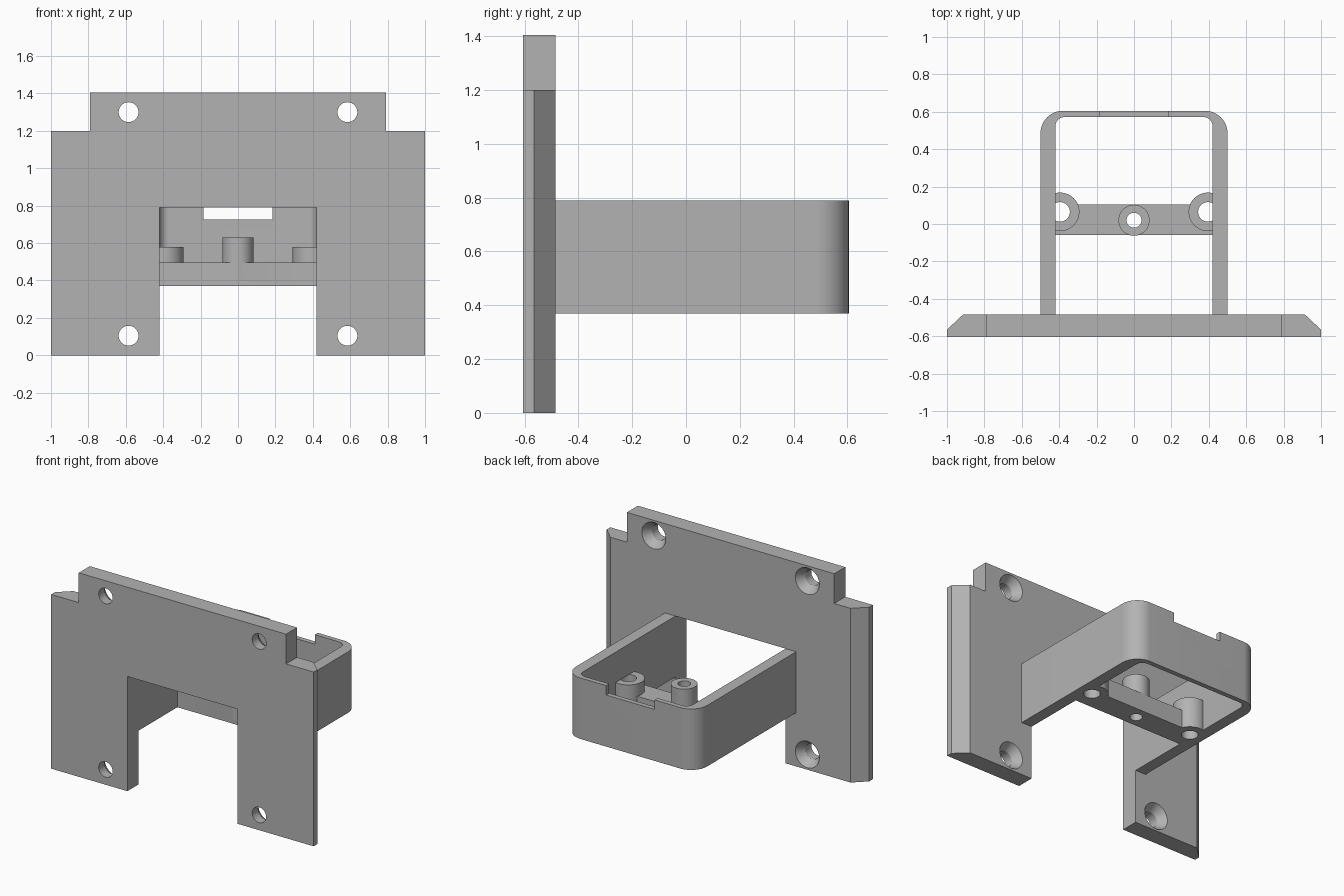
import bpy, bmesh
from math import cos, sin, pi
from mathutils import Matrix

if "Cube" in bpy.data.objects:
    bpy.data.objects.remove(bpy.data.objects["Cube"])

grey = bpy.data.materials.new("plain grey")
grey.use_nodes = True
COLOUR = (0.45, 0.45, 0.45, 1)
grey.diffuse_color = COLOUR
grey.node_tree.nodes["Principled BSDF"].inputs["Base Color"].default_value = COLOUR


def finish(name, bm):
    bmesh.ops.recalc_face_normals(bm, faces=bm.faces)
    mesh = bpy.data.meshes.new(name)
    bm.to_mesh(mesh)
    bm.free()
    mesh.materials.append(grey)
    ob = bpy.data.objects.new(name, mesh)
    bpy.context.collection.objects.link(ob)
    return ob


def prism(name, outline, z0, z1):
    """Vertical extrusion of a plan outline."""
    bm = bmesh.new()
    face = bm.faces.new([bm.verts.new((x, y, z0)) for x, y in outline])
    top = bmesh.ops.extrude_face_region(bm, geom=[face])["geom"]
    verts = [v for v in top if isinstance(v, bmesh.types.BMVert)]
    bmesh.ops.translate(bm, verts=verts, vec=(0, 0, z1 - z0))
    return finish(name, bm)


def box(name, x0, x1, y0, y1, z0, z1):
    return prism(name, [(x0, y0), (x1, y0), (x1, y1), (x0, y1)], z0, z1)


def cylinder(name, x, y, z0, z1, r):
    ring = [(x + r * cos(i * pi / 32), y + r * sin(i * pi / 32)) for i in range(64)]
    return prism(name, ring, z0, z1)


def cone_y(name, x, z, y0, y1, r0, r1):
    """Round bar along y, tapering from r0 at y0 to r1 at y1."""
    bm = bmesh.new()
    place = Matrix.Translation((x, (y0 + y1) / 2, z)) @ Matrix.Rotation(-pi / 2, 4, "X")
    bmesh.ops.create_cone(bm, cap_ends=True, segments=64, radius1=r0,
                          radius2=r1, depth=y1 - y0, matrix=place)
    return finish(name, bm)


def combine(target, tool, operation):
    mod = target.modifiers.new(operation.lower(), "BOOLEAN")
    mod.operation, mod.object, mod.solver = operation, tool, "EXACT"
    bpy.context.view_layer.objects.active = target
    bpy.ops.object.modifier_apply(modifier=mod.name)
    bpy.data.objects.remove(tool)


def u_outline(half, back, front, radius):
    """Plan of a block with two rounded back corners."""
    arc = [(half - radius + radius * cos(i * pi / 32),
            back - radius + radius * sin(i * pi / 32)) for i in range(17)]
    right = [(half, front)] + arc
    return right + [(-x, y) for x, y in reversed(right)]


FRONT, BACK = -0.605, -0.485
INNER, BOTTOM, TOP = 0.42, 0.37, 0.79

# Mounting plate with bevelled sides, corner notches and a central opening
half = [(1, FRONT), (1, -0.565), (0.915, BACK)]
plate = prism("mounting_plate", half + [(-x, y) for x, y in reversed(half)], 0, 1.405)
for s in (-1, 1):
    xs = sorted((s * 0.79, s * 1.2))
    combine(plate, box("notch", *xs, -1, 0, 1.2, 1.6), "DIFFERENCE")
combine(plate, box("opening", -INNER, INNER, -1, 0, -0.2, TOP), "DIFFERENCE")

# Countersunk screw holes
for x in (-0.585, 0.585):
    for z in (0.105, 1.3):
        combine(plate, cone_y("screw_hole", x, z, -0.7, -0.4, 0.053, 0.053), "DIFFERENCE")
        combine(plate, cone_y("countersink", x, z, -0.545, -0.475, 0.05, 0.098), "DIFFERENCE")

# Holder wall wrapping round the back
holder = prism("holder", u_outline(0.5, 0.605, BACK, 0.12), BOTTOM, TOP)
combine(holder, prism("hollow", u_outline(INNER, 0.572, -0.8, 0.05), 0.2, 1), "DIFFERENCE")
combine(holder, box("cable_slot", -0.185, 0.185, 0.5, 0.7, 0.725, 1), "DIFFERENCE")

# Cross bar with a centre post and two side bosses
combine(holder, box("cross_bar", -0.46, 0.46, -0.06, 0.105, BOTTOM, 0.495), "UNION")
combine(holder, cylinder("centre_post", 0, 0.02, 0.4, 0.63, 0.083), "UNION")
for x in (-0.395, 0.395):
    combine(holder, cylinder("side_boss", x, 0.065, BOTTOM, 0.58, 0.103), "UNION")
for x in (-0.395, 0.395):
    combine(holder, cylinder("side_hole", x, 0.065, 0.3, 0.581, 0.052), "DIFFERENCE")
combine(holder, cylinder("centre_hole", 0, 0.02, 0.3, 0.8, 0.04), "DIFFERENCE")

# Smooth the round surfaces, keep the edges crisp
for ob in (plate, holder):
    bpy.ops.object.select_all(action="DESELECT")
    ob.select_set(True)
    bpy.context.view_layer.objects.active = ob
    bpy.ops.object.shade_smooth_by_angle(angle=pi / 6)
